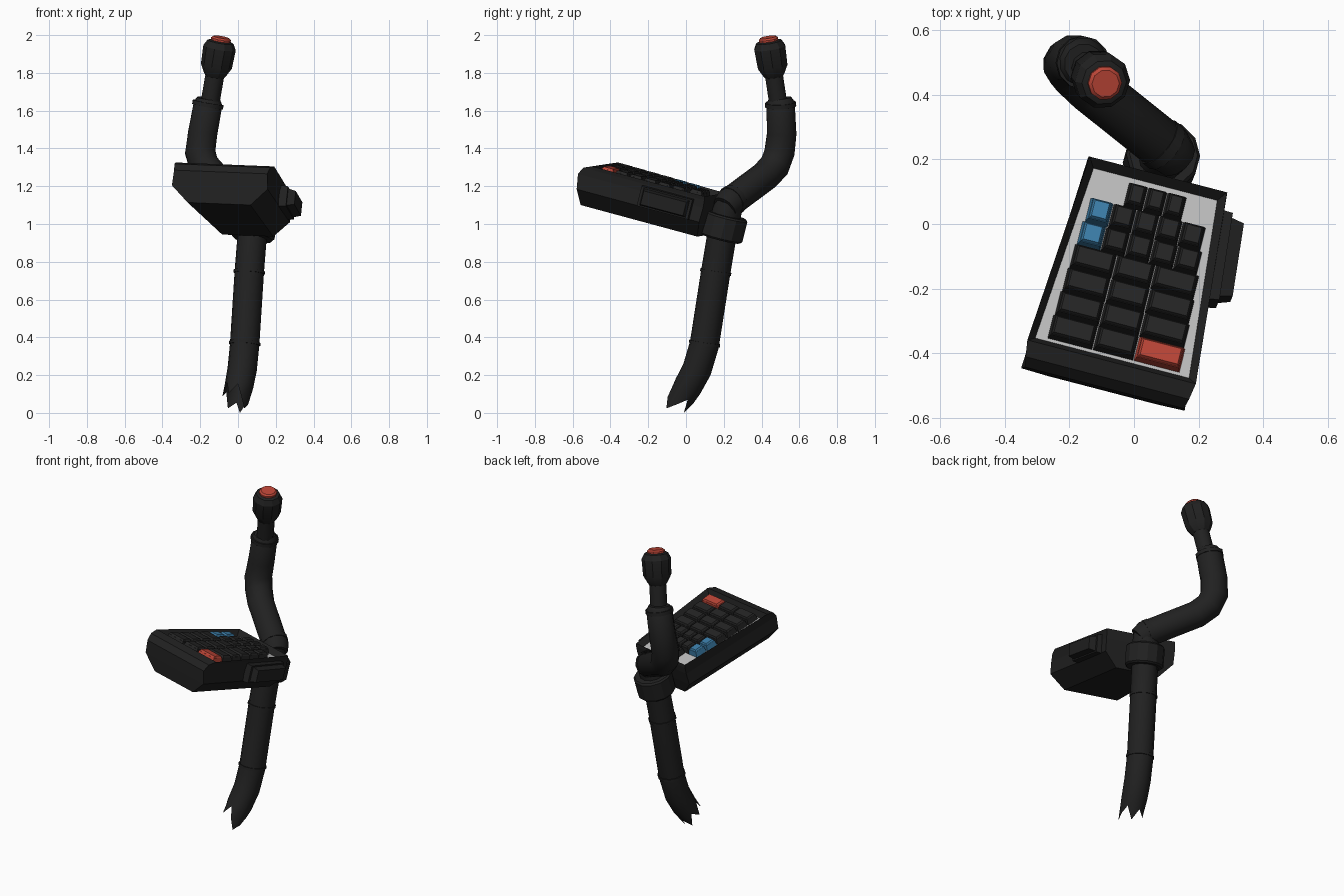
import bpy, bmesh, math
from mathutils import Matrix, Vector

if "Cube" in bpy.data.objects:
    bpy.data.objects.remove(bpy.data.objects["Cube"])

def material(name, col):
    m = bpy.data.materials.new(name)
    m.diffuse_color = (*col, 1)
    m.use_nodes = True
    m.node_tree.nodes["Principled BSDF"].inputs["Base Color"].default_value = m.diffuse_color
    return m

BLACK = material("matte black", (0.015, 0.015, 0.015))
KEYS = material("key charcoal", (0.018, 0.018, 0.018))
RED = material("button red", (0.50, 0.06, 0.038))
BLUE = material("key blue", (0.045, 0.21, 0.40))
GREY = material("tray grey", (0.52, 0.52, 0.52))

def finish(bm, name, mats, smooth=None):
    bmesh.ops.recalc_face_normals(bm, faces=bm.faces)
    me = bpy.data.meshes.new(name)
    bm.to_mesh(me)
    bm.free()
    ob = bpy.data.objects.new(name, me)
    bpy.context.collection.objects.link(ob)
    for m in mats:
        me.materials.append(m)
    if smooth:
        bpy.ops.object.select_all(action='DESELECT')
        ob.select_set(True)
        bpy.context.view_layer.objects.active = ob
        bpy.ops.object.shade_smooth_by_angle(angle=math.radians(smooth))
    return ob

def tube(name, pts, radii, mat, sides=12, smooth=40, jag=None, cap_start=True):
    """Loft rings along a path; jag shifts the first ring's points along the path."""
    pts = [Vector(p) for p in pts]
    bm = bmesh.new()
    rings = []
    ref = Vector((1, 0, 0))
    for i, (p, r) in enumerate(zip(pts, radii)):
        t = Vector()
        if i > 0:
            t += (p - pts[i - 1]).normalized()
        if i < len(pts) - 1:
            t += (pts[i + 1] - p).normalized()
        t.normalize()
        a = (ref - t * ref.dot(t)).normalized()
        ref, b = a, t.cross(a)
        ring = []
        for k in range(sides):
            ang = 2 * math.pi * k / sides
            co = p + (a * math.cos(ang) + b * math.sin(ang)) * r
            if jag and i == 0:
                co += t * jag[k]
                co.z = max(co.z, 0)
            ring.append(bm.verts.new(co))
        rings.append(ring)
    for r0, r1 in zip(rings, rings[1:]):
        for k in range(sides):
            j = (k + 1) % sides
            bm.faces.new((r0[k], r0[j], r1[j], r1[k]))
    if cap_start:
        bm.faces.new(rings[0])
    bm.faces.new(rings[-1])
    return finish(bm, name, [mat], smooth)

def along(p, q, *ts):
    p, q = Vector(p), Vector(q)
    return [p.lerp(q, t) for t in ts]

# Lower pipe with a torn bottom end
JAG = [-0.02, 0.03, -0.06, 0.02, -0.03, 0.05, 0.0, 0.07, -0.01, 0.05, -0.02, -0.07]
tube("lower_pipe",
     [(-0.012, -0.03, 0.075), (0.005, 0.01, 0.14), (0.022, 0.058, 0.23), (0.035, 0.097, 0.36),
      (0.06, 0.158, 0.75), (0.08, 0.20, 1.0), (0.095, 0.218, 1.07), (0.105, 0.23, 1.12)],
     [0.072, 0.076] + [0.078] * 5 + [0.07], BLACK, jag=JAG, cap_start=False)

# Upper bent pipe
tube("upper_pipe",
     [(0.13, 0.205, 1.085), (0.105, 0.232, 1.115), (-0.13, 0.42, 1.255), (-0.18, 0.47, 1.31),
      (-0.20, 0.495, 1.38), (-0.187, 0.507, 1.48), (-0.158, 0.50, 1.64), (-0.155, 0.497, 1.665)],
     [0.07, 0.08, 0.08, 0.082, 0.083, 0.08, 0.078, 0.062], BLACK)

# Seam collars on the pipe
SEAMS = [((0.035, 0.097, 0.36), (0.06, 0.158, 0.75), 0.0, 0.04),
         ((0.035, 0.097, 0.36), (0.06, 0.158, 0.75), 0.97, 1.01),
         ((0.105, 0.232, 1.115), (-0.13, 0.42, 1.255), 0.02, 0.12),
         ((-0.187, 0.507, 1.48), (-0.158, 0.50, 1.64), 0.88, 1.02)]
for n, (p, q, t0, t1) in enumerate(SEAMS):
    tube("pipe_collar_%d" % (n + 1), along(p, q, t0, t1), [0.083, 0.083], BLACK)

# Neck, head and top button share one axis
A, B = (-0.148, 0.488, 1.64), (-0.088, 0.435, 1.989)
tube("neck", along(A, B, 0.0, 0.45), [0.05, 0.05], BLACK, 10)
tube("head", along(A, B, 0.40, 0.44, 0.56, 0.84, 0.93, 0.945),
     [0.05, 0.06, 0.083, 0.087, 0.07, 0.055], BLACK, 10, 25)
tube("top_button", along(A, B, 0.92, 0.975, 1.0), [0.053, 0.053, 0.043], RED, 10, 25)

# Local frame of the tilted key box
R = math.radians
M = (Matrix.Translation((0.003, -0.137, 1.235)) @ Matrix.Rotation(R(-14), 4, 'Z')
     @ Matrix.Rotation(R(-15), 4, 'X') @ Matrix.Rotation(R(2.3), 4, 'Y'))

# Clamp ring joining box and pipe
up = M.to_3x3() @ Vector((0, 0, 1))
c = Vector((0.085, 0.2, 0.985))
tube("clamp_ring", [c + up * h for h in (-0.065, -0.055, 0.055, 0.065)],
     [0.106, 0.115, 0.115, 0.106], BLACK, 12, 25)

# Box housing: stacked outlines (height, front, front half width, back, back half width)
LEVELS = [(0, -0.31, 0.270, 0.31, 0.220), (-0.02, -0.358, 0.262, 0.315, 0.222),
          (-0.06, -0.38, 0.255, 0.318, 0.222), (-0.14, -0.365, 0.262, 0.315, 0.220),
          (-0.225, -0.345, 0.172, 0.305, 0.140)]
bm = bmesh.new()
loops = [[bm.verts.new(M @ Vector(p)) for p in
          ((-hf, vf, w), (hf, vf, w), (hb, vb, w), (-hb, vb, w))] for w, vf, hf, vb, hb in LEVELS]
for l0, l1 in zip(loops, loops[1:]):
    for k in range(4):
        j = (k + 1) % 4
        bm.faces.new((l0[k], l0[j], l1[j], l1[k]))
bm.faces.new(loops[-1])
top = bm.faces.new(loops[0])
bmesh.ops.recalc_face_normals(bm, faces=bm.faces)
# Sunken key tray
bmesh.ops.inset_region(bm, faces=[top], thickness=0.032)
bmesh.ops.translate(bm, verts=top.verts, vec=up * -0.035)
top.material_index = 1
finish(bm, "key_box", [BLACK, GREY])

def frustum(bm, mat, sx, sy, h, inset):
    lo = [(-1, -1), (1, -1), (1, 1), (-1, 1)]
    a = [bm.verts.new(mat @ Vector((x * sx / 2, y * sy / 2, 0))) for x, y in lo]
    b = [bm.verts.new(mat @ Vector((x * (sx / 2 - inset), y * (sy / 2 - inset), h))) for x, y in lo]
    bm.faces.new(a)
    bm.faces.new(b)
    for k in range(4):
        j = (k + 1) % 4
        bm.faces.new((a[k], a[j], b[j], b[k]))

# Side pod on the right wall
S = (M @ Matrix.Translation((0.222, 0.115, -0.085)) @ Matrix.Rotation(R(5), 4, 'Z')
     @ Matrix.Rotation(R(90), 4, 'Y'))
bm = bmesh.new()
frustum(bm, S, 0.115, 0.29, 0.045, 0.004)
frustum(bm, S @ Matrix.Translation((0, 0, 0.03)), 0.098, 0.26, 0.055, 0.012)
finish(bm, "side_pod", [BLACK])

# Keys: four rows of three wide keys, then rows of small keys
keys = []
for r, v in enumerate((-0.24, -0.162, -0.083, -0.004)):
    k = 1 - 0.02 * r
    for u, w in ((-0.138, 0.142), (0.0, 0.128), (0.14, 0.146)):
        keys.append((u * k, v, w * k, 0.077, RED if r == 0 and u > 0.1 else KEYS))
for v, pitch, cols in ((0.073, 0.077, range(-2, 3)), (0.152, 0.074, range(-2, 3)),
                       (0.23, 0.062, range(-1, 2))):
    for col in cols:
        keys.append((col * pitch + (0.012 if v > 0.2 else 0), v, pitch - 0.002, 0.077,
                     BLUE if col == -2 else KEYS))
for name, mat in (("dark_keys", KEYS), ("red_key", RED), ("blue_keys", BLUE)):
    bm = bmesh.new()
    for u, v, w, d, m in keys:
        if m == mat:
            base = M @ Matrix.Translation((u, v, -0.036))
            frustum(bm, base, w, d, 0.034, 0.006)
            frustum(bm, base @ Matrix.Translation((0, 0, 0.033)), w - 0.014, d - 0.014, 0.011, 0.006)
    finish(bm, name, [mat])
